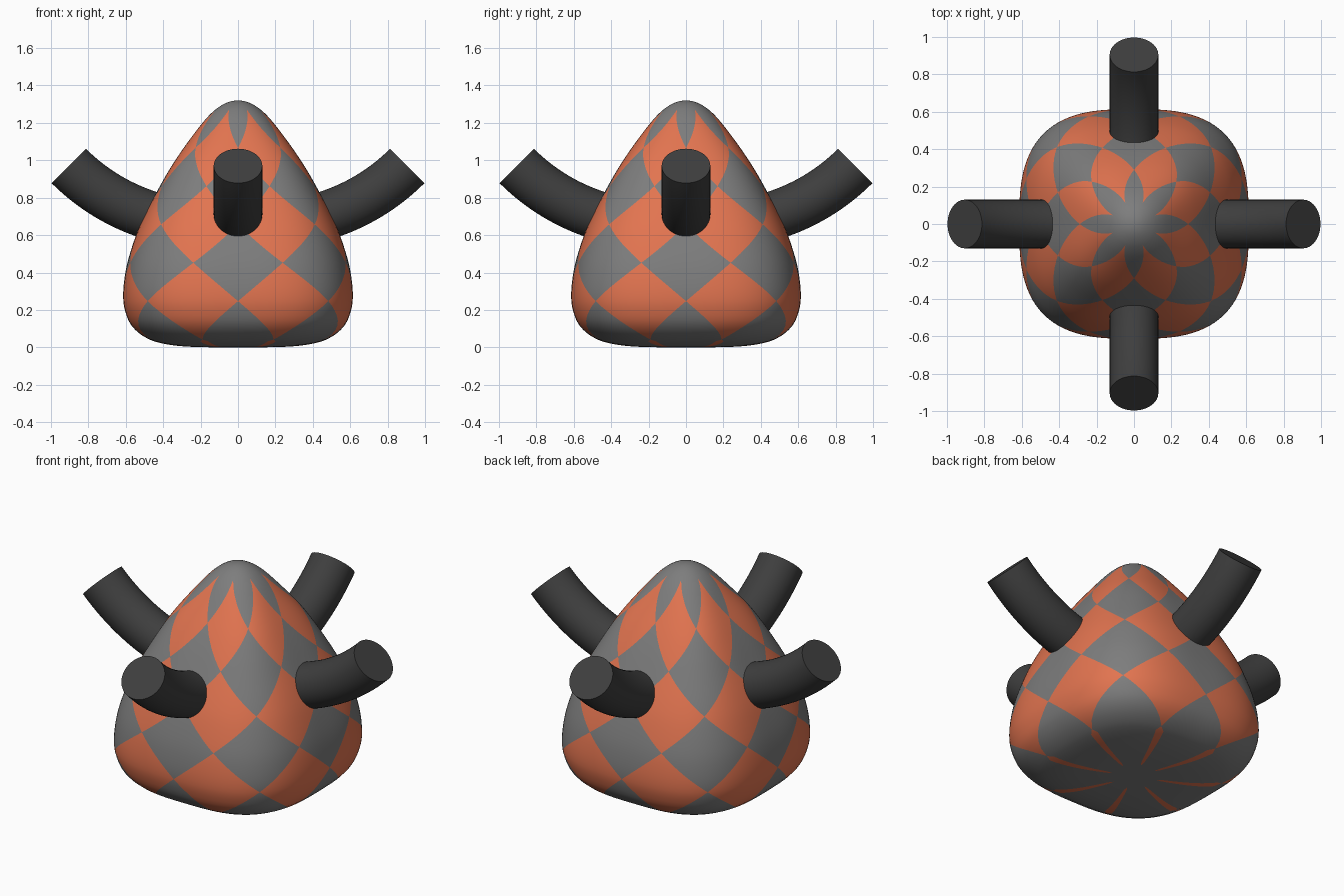
import bpy, bmesh, math
from mathutils import Vector

if "Cube" in bpy.data.objects:
    bpy.data.objects.remove(bpy.data.objects["Cube"])


def material(name, rgb):
    m = bpy.data.materials.new(name)
    m.diffuse_color = (*rgb, 1)
    m.use_nodes = True
    m.node_tree.nodes["Principled BSDF"].inputs["Base Color"].default_value = m.diffuse_color
    return m


GREY = material("mid grey", (0.205, 0.205, 0.205))
ORANGE = material("burnt orange", (0.76, 0.175, 0.08))
DARK = material("dark grey", (0.048, 0.048, 0.048))


def finish(bm, name, mats, angle):
    me = bpy.data.meshes.new(name)
    bm.to_mesh(me)
    bm.free()
    ob = bpy.data.objects.new(name, me)
    bpy.context.collection.objects.link(ob)
    for m in mats:
        me.materials.append(m)
    bpy.ops.object.select_all(action='DESELECT')
    ob.select_set(True)
    bpy.context.view_layer.objects.active = ob
    bpy.ops.object.shade_smooth_by_angle(angle=math.radians(angle))
    return ob


# Body silhouette (half width, height), smoothed with a Catmull-Rom spline
PROFILE = [(0, 0), (.25, .003), (.40, .02), (.50, .055), (.572, .12), (.605, .2),
           (.614, .27), (.608, .36), (.588, .465), (.545, .6), (.50, .705), (.435, .83),
           (.37, .945), (.295, 1.06), (.19, 1.2), (.125, 1.268), (.06, 1.308), (0, 1.32)]


def spline(pts, steps=12):
    p = [Vector(q) for q in pts]
    p = [Vector((-p[1].x, p[1].y))] + p + [Vector((-p[-2].x, p[-2].y))]
    out = []
    for a, b, c, d in zip(p, p[1:], p[2:], p[3:]):
        for k in range(steps):
            t = k / steps
            out.append(0.5 * (2 * b + (c - a) * t + (2 * a - 5 * b + 4 * c - d) * t * t
                              + (3 * b - a - 3 * c + d) * t ** 3))
    return out + [p[-2]]


CURVE = spline(PROFILE)


def lookup(value, axis, pts):
    """Value of the other axis where the curve crosses the given one."""
    for a, b in zip(pts, pts[1:]):
        lo, hi = sorted((a[axis], b[axis]))
        if lo <= value <= hi and hi > lo:
            t = (value - a[axis]) / (b[axis] - a[axis])
            return a[1 - axis] + t * (b[1 - axis] - a[1 - axis])
    return pts[-1][1 - axis]


# Body: grid of 16 x K columns; diamond bands are unit rows in v
K = 8
COLS = 16 * K
Z0, DZ = 0.247, 0.205
rows = []                                   # (v, half width, height)
for k in range(-K, 5 * K + 1):
    z = Z0 + DZ * k / K
    rows.append((k / K, lookup(z, 1, CURVE), z))
r_low, r_top = rows[0][1], rows[-1][1]
for k in range(1, 16):                      # underside rings
    r = r_low * (1 - k / 16)
    rows.insert(0, (-1 - k / K, r, lookup(r, 0, CURVE)))
for k in range(1, 8):                       # crown rings
    r = r_top * (1 - k / 8)
    rows.append((5 + k / K, r, lookup(r, 0, CURVE[::-1])))

bm = bmesh.new()
rings = []
for v, r, z in rows:
    s = min(1, max(0, (z - 1.0) / 0.32))
    n = 2.9 - 0.8 * s * s * (3 - 2 * s)     # rounded square, rounder at the crown
    ring = []
    for i in range(COLS):
        a = 2 * math.pi * i / COLS
        c, d = math.cos(a), math.sin(a)
        f = r / (abs(c) ** n + abs(d) ** n) ** (1 / n)
        ring.append(bm.verts.new((f * c, f * d, z)))
    rings.append(ring)


def is_orange(u, v):
    du = abs(u % 2 - 1)
    if v > 5:
        return False
    if v < -1:                              # thin spokes underneath
        k = int((-1 - v) * K)
        return k <= 11 and du < (0.06 if k in (0, 11) else 0.125)
    return du + 1 - abs(v % 2 - 1) < 1


for j in range(len(rows) - 1):
    v0, v1 = rows[j][0], rows[j + 1][0]
    for i in range(COLS):
        e = (i + 1) % COLS
        u0, u1 = i / K, (i + 1) / K
        q = [(rings[j][i], u0, v0), (rings[j][e], u1, v0),
             (rings[j + 1][e], u1, v1), (rings[j + 1][i], u0, v1)]
        # split each cell along the diamond edge running through it
        if (math.floor((u0 + u1) / 2) + math.floor((v0 + v1) / 2)) % 2 == 0:
            tris = ((0, 1, 2), (0, 2, 3))
        else:
            tris = ((0, 1, 3), (1, 2, 3))
        for t in tris:
            face = bm.faces.new([q[x][0] for x in t])
            u = sum(q[x][1] for x in t) / 3
            v = sum(q[x][2] for x in t) / 3
            face.material_index = int(is_orange(u, v))
south = bm.verts.new((0, 0, 0))
north = bm.verts.new((0, 0, 1.32))
for i in range(COLS):
    e = (i + 1) % COLS
    bm.faces.new((south, rings[0][e], rings[0][i]))
    bm.faces.new((north, rings[-1][i], rings[-1][e]))
finish(bm, "body", [GREY, ORANGE], 80)


# Arms: four tubes bending upward along an arc to a flat 45 degree end
def arm(name, turn):
    bm = bmesh.new()
    R, rad, seg, steps = 1.075, 0.13, 48, 20
    cx, cz = 0.905 - R * math.sin(math.pi / 4), 0.97 + R * math.cos(math.pi / 4)
    ct, st = math.cos(turn), math.sin(turn)
    loops = []
    for k in range(steps + 1):
        t = math.radians(5 + 40 * k / steps)
        loop = []
        for i in range(seg):
            a = 2 * math.pi * i / seg
            d = R - rad * math.cos(a)
            x, y, z = cx + d * math.sin(t), rad * math.sin(a), cz - d * math.cos(t)
            loop.append(bm.verts.new((x * ct - y * st, x * st + y * ct, z)))
        loops.append(loop)
    for a, b in zip(loops, loops[1:]):
        for i in range(seg):
            e = (i + 1) % seg
            bm.faces.new((a[i], a[e], b[e], b[i]))
    bm.faces.new(loops[0])
    bm.faces.new(loops[-1])
    bmesh.ops.recalc_face_normals(bm, faces=bm.faces)
    finish(bm, name, [DARK], 40)


for k, side in enumerate(("right", "back", "left", "front")):
    arm(side + "_arm", k * math.pi / 2)
